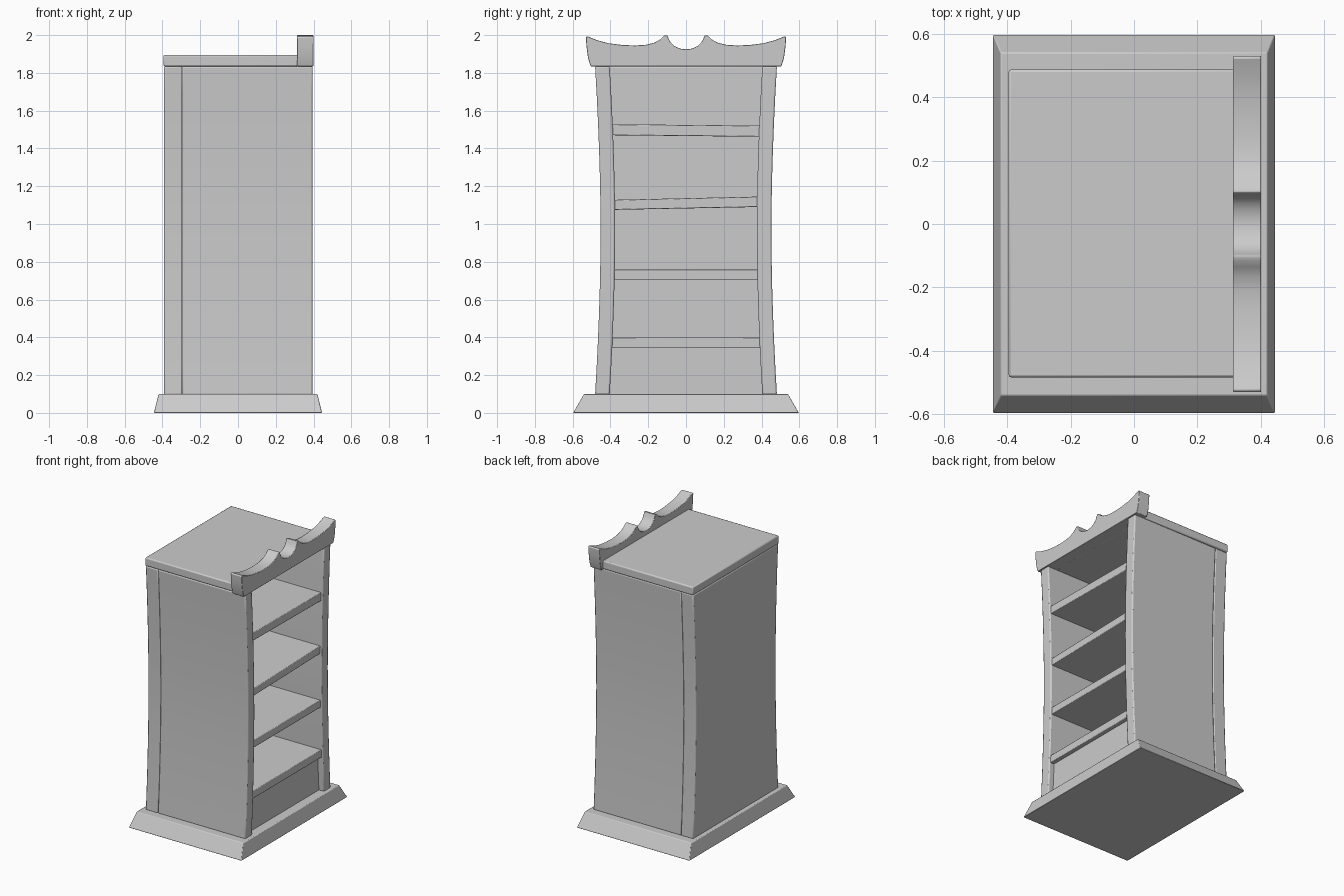
import bpy, bmesh, math

if "Cube" in bpy.data.objects:
    bpy.data.objects.remove(bpy.data.objects["Cube"])


def finish(name, bm, bevel):
    bmesh.ops.recalc_face_normals(bm, faces=bm.faces)
    mesh = bpy.data.meshes.new(name)
    bm.to_mesh(mesh)
    bm.free()
    ob = bpy.data.objects.new(name, mesh)
    bpy.context.collection.objects.link(ob)
    if bevel:
        mod = ob.modifiers.new("soft_edges", 'BEVEL')
        mod.width, mod.segments = bevel, 2
        mod.limit_method, mod.angle_limit = 'ANGLE', math.radians(40)
    bpy.ops.object.select_all(action='DESELECT')
    ob.select_set(True)
    bpy.context.view_layer.objects.active = ob
    bpy.ops.object.shade_smooth_by_angle(angle=math.radians(35))
    return ob


def prism(name, profile, x0, x1, bevel=0.006):
    """Extrude a (y, z) outline from x0 to x1."""
    bm = bmesh.new()
    face = bm.faces.new([bm.verts.new((x0, y, z)) for y, z in profile])
    ext = bmesh.ops.extrude_face_region(bm, geom=[face])
    verts = [v for v in ext['geom'] if isinstance(v, bmesh.types.BMVert)]
    bmesh.ops.translate(bm, vec=(x1 - x0, 0, 0), verts=verts)
    return finish(name, bm, bevel)


def outer(z):
    """Half width of the waisted case at height z."""
    return 0.452 + 0.029 * abs((z - 0.965) / 0.865) ** 1.8


WALL = 0.077
heights = [0.095 + i * (1.835 - 0.095) / 12 for i in range(13)]

# flared base
bm = bmesh.new()
bmesh.ops.create_cube(bm, size=1)
for v in bm.verts:
    top = v.co.z > 0
    hx, hy, z = (0.42, 0.54, 0.10) if top else (0.445, 0.597, 0.0)
    v.co = (math.copysign(hx, v.co.x), math.copysign(hy, v.co.y), z)
finish("base", bm, 0.004)

# curved side walls
for s, label in ((-1, "front"), (1, "rear")):
    prof = [(s * outer(z), z) for z in heights]
    prof += [(s * (outer(z) - WALL), z) for z in reversed(heights)]
    prism(label + "_side_wall", prof, -0.296, 0.395, 0.008)

# back panel
prof = [(outer(z), z) for z in heights] + [(-outer(z), z) for z in reversed(heights)]
prism("back_panel", prof, -0.393, -0.295, 0.008)

# shelves: lower and upper z at the left end, then at the right end
shelves = [(0.345, 0.40, 0.345, 0.40), (0.705, 0.758, 0.705, 0.758),
           (1.075, 1.128, 1.09, 1.145), (1.47, 1.528, 1.462, 1.521)]
for i, (a, b, c, d) in enumerate(shelves):
    w = outer((a + b) / 2) - WALL + 0.004
    prism(f"shelf_{i + 1}", [(-w, a), (w, c), (w, d), (-w, b)], -0.30, 0.385, 0.004)

# kick board below the lowest shelf
prism("kick_board", [(-0.405, 0.095), (0.405, 0.095), (0.398, 0.35), (-0.398, 0.35)],
      0.31, 0.355, 0)

# top board
prism("top_board", [(-0.483, 1.835), (0.487, 1.835), (0.487, 1.895), (-0.483, 1.895)],
      -0.395, 0.32, 0.008)

# scalloped crown: flared end, shallow scallop, round centre notch
half = [(0.505, 1.835), (0.519, 1.88), (0.527, 1.94), (0.530, 1.988), (0.522, 1.994),
        (0.47, 1.973), (0.41, 1.957), (0.34, 1.948), (0.27, 1.945), (0.21, 1.949),
        (0.165, 1.961), (0.135, 1.978), (0.115, 1.997), (0.100, 2.0)]
for i in range(1, 7):
    a = math.pi / 2 * i / 6
    half.append((0.093 * math.cos(a), 1.995 - 0.07 * math.sin(a)))
half[-1] = (0.0, 1.925)
prism("crown", half + [(-y, z) for y, z in reversed(half[:-1])], 0.312, 0.40, 0.003)
